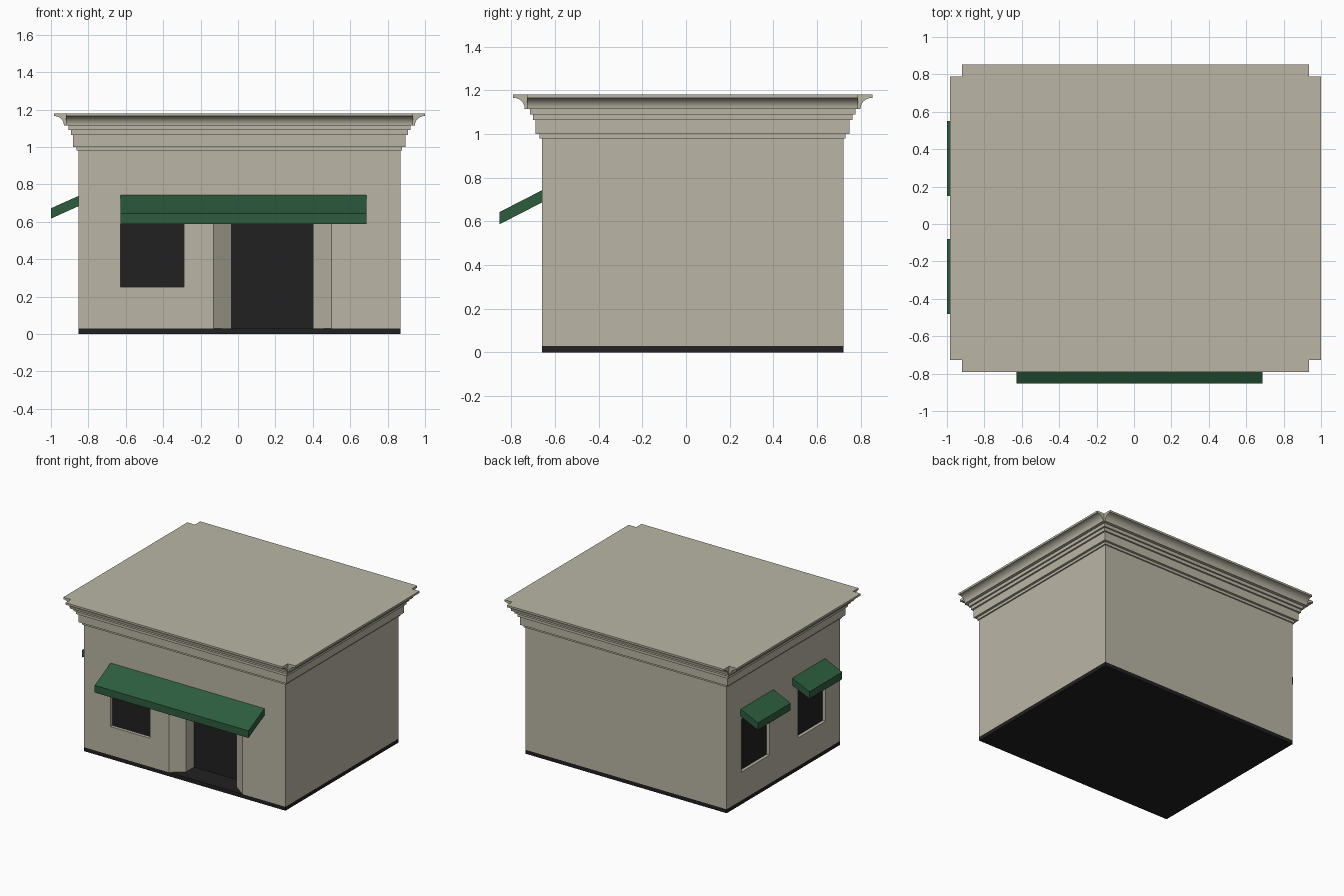
import bpy, bmesh, math
from mathutils import Vector

if "Cube" in bpy.data.objects:
    bpy.data.objects.remove(bpy.data.objects["Cube"])


def material(name, rgb):
    m = bpy.data.materials.new(name)
    m.diffuse_color = (*rgb, 1)
    m.use_nodes = True
    m.node_tree.nodes["Principled BSDF"].inputs["Base Color"].default_value = m.diffuse_color
    return m


WALL = material("beige stucco", (0.49, 0.47, 0.38))
GREEN = material("awning green", (0.026, 0.108, 0.049))
DARK = material("near black", (0.015, 0.015, 0.016))

# Wall footprint and heights
X0, X1, Y0, Y1 = -0.853, 0.868, -0.66, 0.721
BASE, WALL_TOP = 0.03, 0.98
HEAD = 0.66          # top of door and window openings
SILL = 0.25


def finish(name, bm, mat):
    bmesh.ops.recalc_face_normals(bm, faces=bm.faces[:])
    me = bpy.data.meshes.new(name)
    bm.to_mesh(me)
    bm.free()
    me.materials.append(mat)
    ob = bpy.data.objects.new(name, me)
    bpy.context.collection.objects.link(ob)
    return ob


def prism(name, pts, shift, mat):
    """Extrude a planar outline along a vector."""
    bm = bmesh.new()
    f = bm.faces.new([bm.verts.new(p) for p in pts])
    r = bmesh.ops.extrude_face_region(bm, geom=[f])
    vs = [g for g in r["geom"] if isinstance(g, bmesh.types.BMVert)]
    bmesh.ops.translate(bm, verts=vs, vec=Vector(shift))
    # the start face survives the extrusion only as one cap
    return finish(name, bm, mat)


def box(name, x0, x1, y0, y1, z0, z1, mat):
    return prism(name, [(x0, y0, z0), (x1, y0, z0), (x1, y1, z0), (x0, y1, z0)],
                 (0, 0, z1 - z0), mat)


# Base plinth
box("base", X0, X1, Y0, Y1, 0, BASE, DARK)

# Walls with cut openings
walls = box("walls", X0, X1, Y0, Y1, BASE, WALL_TOP, WALL)
D = 0.03             # window reveal depth
FRONT_WIN = (-0.628, -0.29)
SIDE_WINS = [(-0.485, -0.147), (0.2, 0.54)]
splay_y, door_y = Y0 + 0.073, Y0 + 0.18
doorway = [(-0.13, Y0), (-0.035, splay_y), (-0.035, door_y), (0.40, door_y),
           (0.40, splay_y), (0.50, Y0), (0.50, Y0 - 0.1), (-0.13, Y0 - 0.1)]
cutters = [prism("cut_door", [(x, y, 0) for x, y in doorway], (0, 0, HEAD), WALL),
           box("cut_front", *FRONT_WIN, Y0 - 0.1, Y0 + D, SILL, HEAD, WALL)]
cutters += [box("cut_side", X0 - 0.1, X0 + D, a, b, SILL, HEAD, WALL) for a, b in SIDE_WINS]
for c in cutters:
    m = walls.modifiers.new("cut", 'BOOLEAN')
    m.operation, m.solver, m.object = 'DIFFERENCE', 'EXACT', c
deps = bpy.context.evaluated_depsgraph_get()
cut_mesh = bpy.data.meshes.new_from_object(walls.evaluated_get(deps))
walls.modifiers.clear()
walls.data = cut_mesh
for c in cutters:
    bpy.data.objects.remove(c)

# Window glass and double doors, thin plates in the recesses
T = 0.006
box("front_window", *FRONT_WIN, Y0 + D - T, Y0 + D, SILL, HEAD, DARK)
for i, (a, b) in enumerate(SIDE_WINS):
    box(f"side_window_{i + 1}", X0 + D - T, X0 + D, a, b, SILL, HEAD, DARK)
box("left_door", -0.035, 0.196, door_y - T, door_y, BASE, HEAD, DARK)
box("right_door", 0.196, 0.40, door_y - T, door_y, BASE, HEAD, DARK)

# Stepped cornice: rectangular rings lofted along (offset, height)
steps = [(0, 0.98), (0.01, 0.98), (0.01, 1.0), (0.028, 1.0), (0.028, 1.065),
         (0.041, 1.065), (0.041, 1.09), (0.054, 1.09), (0.054, 1.115),
         (0.067, 1.115), (0.067, 1.18)]
bm = bmesh.new()
rings = [[bm.verts.new(p) for p in ((X0 - o, Y0 - o, z), (X1 + o, Y0 - o, z),
                                    (X1 + o, Y1 + o, z), (X0 - o, Y1 + o, z))]
         for o, z in steps]
for a, b in zip(rings, rings[1:]):
    for i in range(4):
        j = (i + 1) % 4
        bm.faces.new((a[i], a[j], b[j], b[i]))
bm.faces.new(rings[0])
bm.faces.new(rings[-1])
finish("stepped_cornice_and_roof", bm, WALL)

# Cove moulding along each side, with open notched corners
O = 0.067
R = 0.05
cove = [(O, 1.115)]
for i in range(11):
    t = math.pi / 2 * i / 10
    cove.append((0.128 - R * math.cos(t), 1.115 + R * math.sin(t)))
cove += [(0.132, 1.165), (0.132, 1.18), (O, 1.18)]
W, L = X1 - X0 + 2 * O, Y1 - Y0 + 2 * O
coves = [
    prism("front_cove", [(X0 - O, Y0 - o, z) for o, z in cove], (W, 0, 0), WALL),
    prism("back_cove", [(X0 - O, Y1 + o, z) for o, z in cove], (W, 0, 0), WALL),
    prism("left_cove", [(X0 - o, Y0 - O, z) for o, z in cove], (0, L, 0), WALL),
    prism("right_cove", [(X1 + o, Y0 - O, z) for o, z in cove], (0, L, 0), WALL),
]
for c in coves:
    c.data.shade_smooth()
    c.data.set_sharp_from_angle(angle=math.radians(25))

# Sloped awnings
prism("front_awning", [(-0.628, Y0, 0.742), (-0.628, -0.853, 0.643),
                       (-0.628, -0.853, 0.587), (-0.628, Y0, 0.686)],
      (1.315, 0, 0), GREEN)
for i, y in enumerate((-0.48, 0.15)):
    prism(f"side_awning_{i + 1}", [(X0, y, 0.738), (-1.0, y, 0.672),
                                   (-1.0, y, 0.617), (X0, y, 0.683)],
          (0, 0.40, 0), GREEN)
